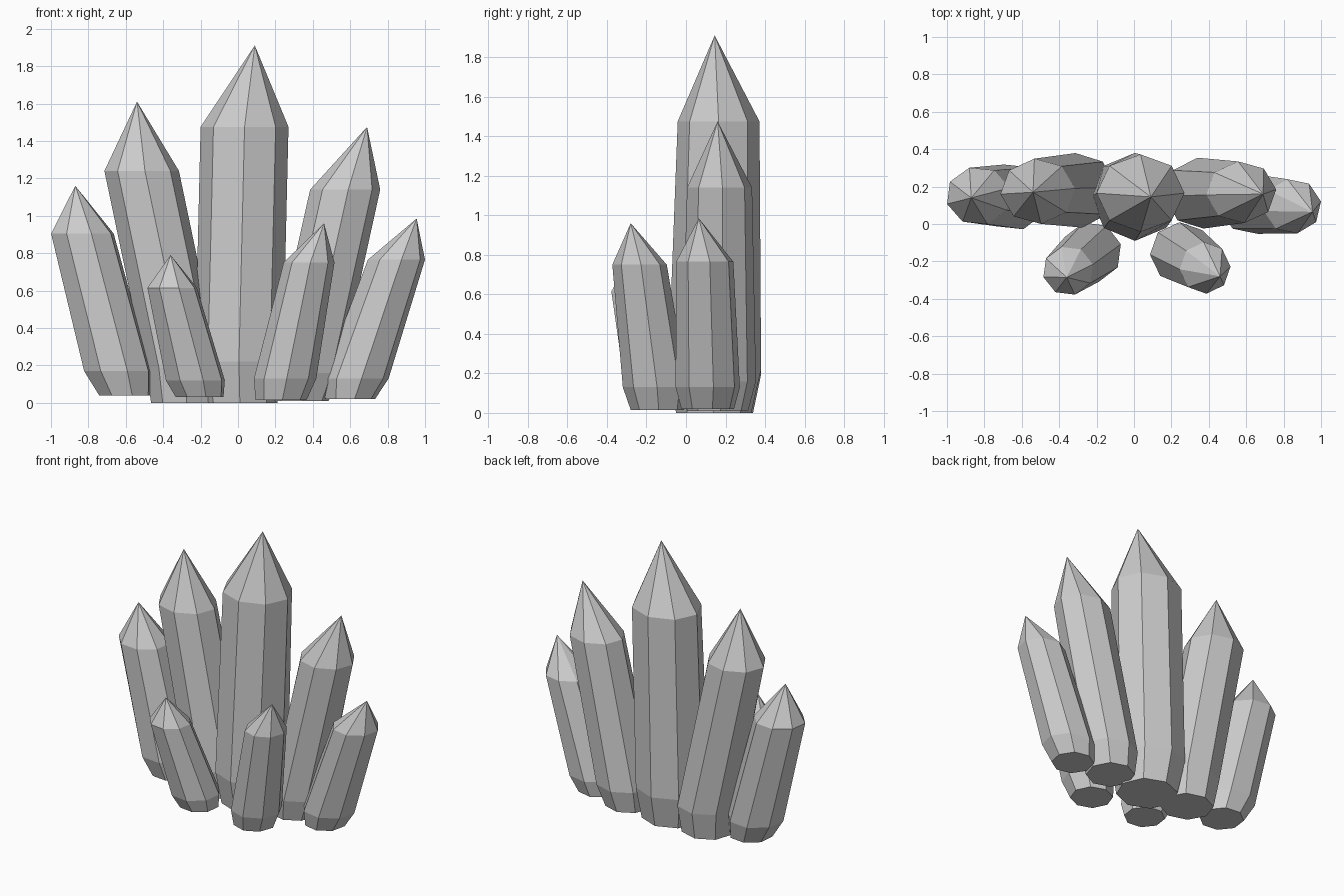
import bpy
import bmesh
from math import cos, sin, pi, radians

SIDES = 8


def crystal(name, turn, foot, collar, shoulder, tip):
    """Leaning prism: rings are (x, y, z, radius_x, radius_y), tip is (x, y, z)."""
    bm = bmesh.new()
    rings = []
    for x, y, z, rx, ry in (foot, collar, shoulder):
        angles = [radians(turn) + 2 * pi * i / SIDES for i in range(SIDES)]
        rings.append([bm.verts.new((x + rx * cos(a), y + ry * sin(a), z)) for a in angles])
    apex = bm.verts.new(tip)
    bm.faces.new(rings[0][::-1])
    for i in range(SIDES):
        j = (i + 1) % SIDES
        for low, high in zip(rings, rings[1:]):
            bm.faces.new((low[i], low[j], high[j], high[i]))
        bm.faces.new((rings[-1][i], rings[-1][j], apex))
    mesh = bpy.data.meshes.new(name)
    bm.to_mesh(mesh)
    bm.free()
    obj = bpy.data.objects.new(name, mesh)
    bpy.context.collection.objects.link(obj)


# Back row, tallest in the middle
crystal("centre_crystal", 0, (0.01, 0.14, 0, 0.20, 0.19), (0.005, 0.145, 0.22, 0.235, 0.235),
        (0.035, 0.165, 1.475, 0.235, 0.207), (0.09, 0.145, 1.91))
crystal("left_tall_crystal", 5, (-0.29, 0.175, 0, 0.175, 0.165), (-0.295, 0.18, 0.19, 0.20, 0.20),
        (-0.515, 0.175, 1.24, 0.20, 0.175), (-0.54, 0.17, 1.61))
crystal("right_tall_crystal", 5, (0.33, 0.16, 0.01, 0.155, 0.155), (0.355, 0.165, 0.16, 0.19, 0.19),
        (0.573, 0.17, 1.14, 0.188, 0.165), (0.69, 0.16, 1.475))

# Outer pair
crystal("left_outer_crystal", 16, (-0.605, 0.145, 0.04, 0.143, 0.143), (-0.643, 0.145, 0.17, 0.187, 0.18),
        (-0.832, 0.15, 0.905, 0.174, 0.157), (-0.87, 0.14, 1.16))
crystal("right_outer_crystal", 10, (0.60, 0.11, 0.02, 0.135, 0.135), (0.63, 0.11, 0.13, 0.178, 0.165),
        (0.847, 0.095, 0.765, 0.155, 0.147), (0.955, 0.065, 0.985))

# Short front pair
crystal("left_front_crystal", 15, (-0.205, -0.14, 0.03, 0.132, 0.13), (-0.228, -0.15, 0.12, 0.163, 0.163),
        (-0.352, -0.25, 0.615, 0.137, 0.132), (-0.36, -0.285, 0.79))
crystal("right_front_crystal", 3, (0.23, -0.145, 0.015, 0.137, 0.135), (0.252, -0.155, 0.13, 0.167, 0.165),
        (0.38, -0.235, 0.75, 0.136, 0.138), (0.46, -0.28, 0.96))
